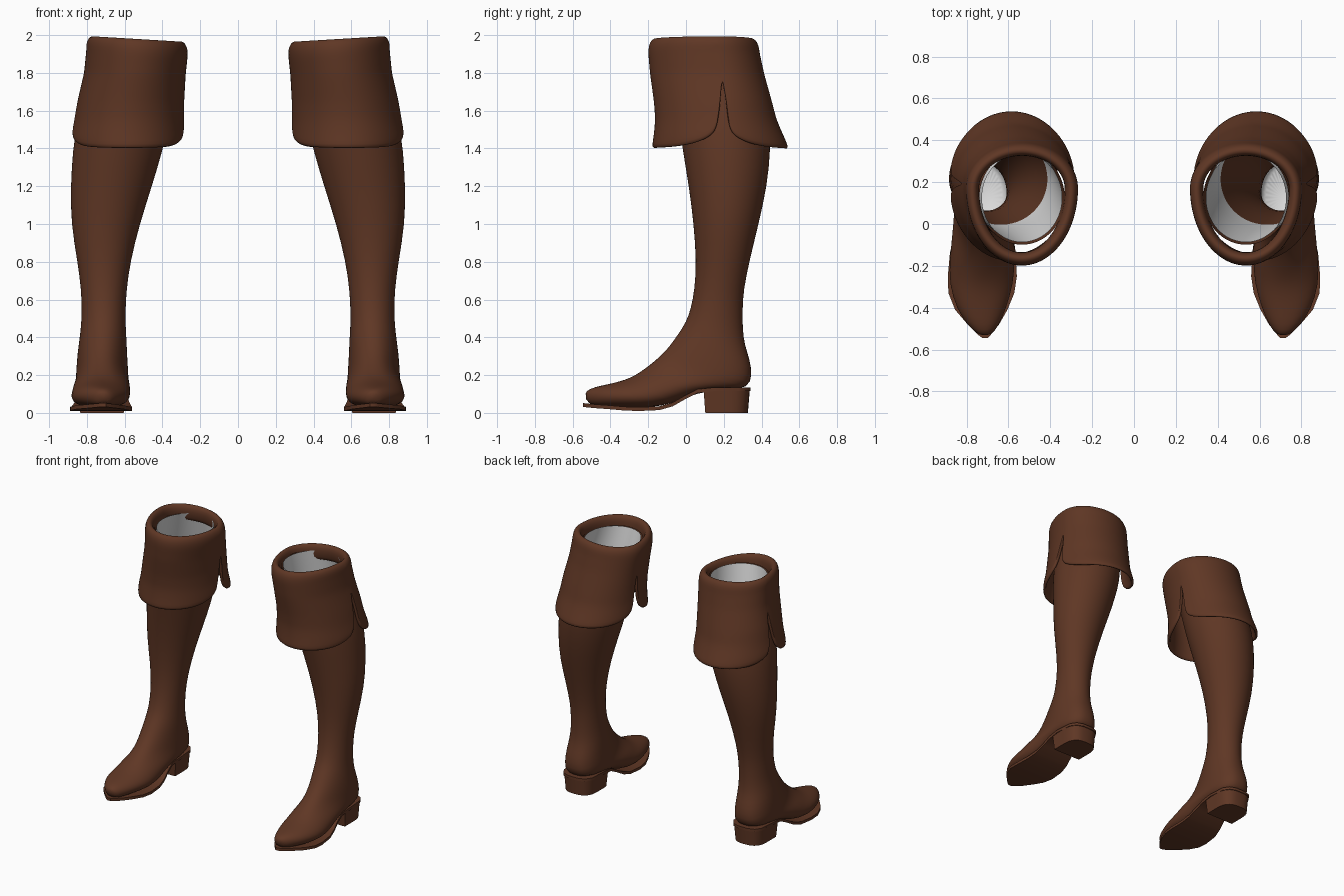
import bpy, bmesh
from math import sin, cos, pi, exp

cube = bpy.data.objects.get("Cube")
if cube:
    bpy.data.objects.remove(cube, do_unlink=True)


def material(name, color):
    mat = bpy.data.materials.new(name)
    mat.use_nodes = True
    mat.diffuse_color = color
    mat.node_tree.nodes["Principled BSDF"].inputs["Base Color"].default_value = color
    mat.node_tree.nodes["Principled BSDF"].inputs["Roughness"].default_value = 0.7
    return mat


leather = material("brown leather", (0.115, 0.038, 0.018, 1))
lining_grey = material("pale grey lining", (0.72, 0.72, 0.72, 1))


def loft(name, rings, cap_start=False, cap_end=False, mats=(leather,), rule=None,
         thickness=0, subdivide=True):
    """Skin closed rings of points and mirror the part across x = 0."""
    bm = bmesh.new()
    rows = [[bm.verts.new(p) for p in ring] for ring in rings]
    n = len(rows[0])
    for a, b in zip(rows, rows[1:]):
        for j in range(n):
            k = (j + 1) % n
            bm.faces.new((a[j], b[j], b[k], a[k]))
    if cap_start:
        bm.faces.new(rows[0])
    if cap_end:
        bm.faces.new(rows[-1][::-1])
    if cap_start and cap_end:
        bmesh.ops.recalc_face_normals(bm, faces=bm.faces)
    if rule:
        for f in bm.faces:
            f.material_index = rule(f.calc_center_median())
    mesh = bpy.data.meshes.new(name)
    bm.to_mesh(mesh)
    bm.free()
    for m in mats:
        mesh.materials.append(m)
    mesh.shade_smooth()
    obj = bpy.data.objects.new(name, mesh)
    bpy.context.collection.objects.link(obj)
    if thickness:
        solid = obj.modifiers.new("Thickness", "SOLIDIFY")
        solid.thickness = thickness
        solid.offset = -1
    if subdivide:
        obj.modifiers.new("Smooth", "SUBSURF").levels = 1
        obj.modifiers["Smooth"].render_levels = 1
    else:
        mesh.set_sharp_from_angle(angle=0.7)
    obj.modifiers.new("Pair", "MIRROR")
    return obj


def section(front, back, inner, outer, skew=1.0, power=1.0, inset=0.0, n=36):
    """Rounded cross-section between a front and a back point in the yz plane."""
    ring = []
    for j in range(n):
        t = 2 * pi * j / n
        p = ((1 - cos(t)) / 2) ** skew
        s = sin(t)
        w = ((outer - inner) / 2 - inset) * abs(s) ** power * (1 if s > 0 else -1)
        y, z = (f + (b - f) * p for f, b in zip(front, back))
        ring.append(((inner + outer) / 2 + w, y + inset * cos(t), z))
    return ring


# Leg shaft: height, front y, back y, inner x, outer x
leg = [
    (1.93, -0.10, 0.35, 0.33, 0.74),
    (1.7, -0.06, 0.40, 0.35, 0.80),
    (1.52, -0.035, 0.44, 0.37, 0.855),
    (1.4, -0.02, 0.45, 0.395, 0.875),
    (1.2, 0.015, 0.43, 0.455, 0.887),
    (1.0, 0.04, 0.385, 0.52, 0.885),
    (0.8, 0.055, 0.335, 0.57, 0.85),
    (0.65, 0.045, 0.305, 0.59, 0.83),
    (0.55, 0.025, 0.30, 0.595, 0.828),
]
# Ankle and foot: front point, back or underside point, inner x, outer x
foot = [
    ((0.0, 0.48), (0.30, 0.45), 0.595, 0.83),
    ((-0.04, 0.42), (0.31, 0.36), 0.59, 0.84),
    ((-0.09, 0.35), (0.34, 0.28), 0.587, 0.85),
    ((-0.13, 0.31), (0.35, 0.2), 0.583, 0.855),
    ((-0.17, 0.275), (0.335, 0.13), 0.58, 0.858),
    ((-0.22, 0.235), (0.2, 0.12), 0.578, 0.86),
    ((-0.27, 0.2), (0.06, 0.11), 0.572, 0.87),
    ((-0.32, 0.177), (-0.06, 0.05), 0.57, 0.88),
    ((-0.38, 0.16), (-0.2, 0.025), 0.575, 0.885),
    ((-0.45, 0.145), (-0.36, 0.03), 0.61, 0.85),
    ((-0.51, 0.13), (-0.46, 0.035), 0.645, 0.795),
    ((-0.54, 0.105), (-0.52, 0.045), 0.68, 0.745),
]
rings = [section((f, z), (b, z), i, o) for z, f, b, i, o in leg]
last = len(foot) - 1
for k, (f, b, i, o) in enumerate(foot):
    blend = min(1, k / 4)
    rings.append(section(f, b, i, o, 1 - 0.25 * blend, 1 - 0.3 * blend))
loft("boot_shaft_and_foot", rings, cap_end=True)

# Lining just inside the shaft, pale near the mouth and on the insole
lining = [section((f, z), (b, z), i, o, inset=0.012) for z, f, b, i, o in leg]
lining += [section(f, b, i, o, inset=0.015) for f, b, i, o in foot[:3]]
loft("boot_lining", [r[::-1] for r in lining], cap_end=True,
     mats=(leather, lining_grey),
     rule=lambda c: int(c.z > 1.45 or c.z < 0.4))

# Folded cuff: height, front y, widest y, back y, inner x, outer x
cuff = [
    (2.0, -0.195, 0.16, 0.38, 0.27, 0.80),
    (1.92, -0.2, 0.17, 0.39, 0.267, 0.803),
    (1.8, -0.19, 0.19, 0.415, 0.278, 0.815),
    (1.65, -0.17, 0.2, 0.455, 0.285, 0.85),
    (1.55, -0.163, 0.2, 0.48, 0.286, 0.868),
    (1.46, -0.172, 0.2, 0.52, 0.28, 0.888),
    (1.38, -0.185, 0.2, 0.555, 0.28, 0.89),
]


def cuff_point(z, t, inset=0.0):
    for hi, lo in zip(cuff, cuff[1:]):
        if z >= lo[0]:
            break
    k = (hi[0] - z) / (hi[0] - lo[0])
    _, f, c, b, i, o = (h + (l - h) * k for h, l in zip(hi, lo))
    depth = (c - f if cos(t) > 0 else b - c) - inset
    x = (i + o) / 2 + ((o - i) / 2 - inset) * sin(t)
    tilt = 0.03 * max(0, min(1, (z - 1.6) / 0.3)) * (0.78 - x) / 0.5
    return (x, c - depth * cos(t), z - max(0, tilt))


def hem(t):
    """Lower edge of the cuff, rising into a narrow slit on each side."""
    d = 0.35 * abs(cos(t))
    return 1.4 + 0.2 * exp(-(d / 0.025) ** 2) + 0.15 * exp(-d / 0.09)


columns = 128
angles = [2 * pi * j / columns for j in range(columns)]
angles = [u + 0.4 * sin(2 * u) for u in angles]  # denser beside the slits
rolled_rim = [(0.062, 1.87), (0.064, 1.93), (0.057, 1.975), (0.035, 2.0),
              (0.012, 1.99), (0.0, 1.96)]
rings = [[cuff_point(z, t, inset) for t in angles] for inset, z in rolled_rim]
drops = 14
for r in range(1, drops + 1):
    rings.append([cuff_point(1.96 + (hem(t) - 1.96) * r / drops, t) for t in angles])
loft("folded_cuff", rings, thickness=0.022)

# Sole: y, inner x, outer x, underside height
sole = [
    (0.342, 0.68, 0.76, 0.115),
    (0.325, 0.63, 0.81, 0.115),
    (0.28, 0.6, 0.84, 0.115),
    (0.15, 0.59, 0.85, 0.115),
    (0.06, 0.595, 0.845, 0.105),
    (0.0, 0.588, 0.85, 0.075),
    (-0.07, 0.575, 0.865, 0.035),
    (-0.14, 0.565, 0.88, 0.015),
    (-0.25, 0.56, 0.89, 0.01),
    (-0.33, 0.572, 0.887, 0.013),
    (-0.41, 0.605, 0.855, 0.02),
    (-0.48, 0.645, 0.795, 0.025),
    (-0.53, 0.685, 0.745, 0.03),
    (-0.545, 0.7, 0.725, 0.032),
]
loft("sole", [[(i, y, z), (o, y, z), (o, y, z + 0.02), (i, y, z + 0.02)]
              for y, i, o, z in sole], True, True, subdivide=False)


# Stacked heel: straight front, rounded back, slightly tapered
def heel_ring(z, scale):
    outline = [(-0.125, -0.115), (0.125, -0.115)]
    for j in range(17):
        a = pi * j / 16
        outline.append((0.125 * cos(a) * abs(cos(a)) ** -0.3 if j != 8 else 0,
                        0.13 * sin(a) ** 0.8 if 0 < j < 16 else 0))
    return [(0.72 + x * scale, 0.208 + y * scale, z) for x, y in outline]


loft("heel", [heel_ring(0.125, 1), heel_ring(0.0, 0.92)], True, True, subdivide=False)
